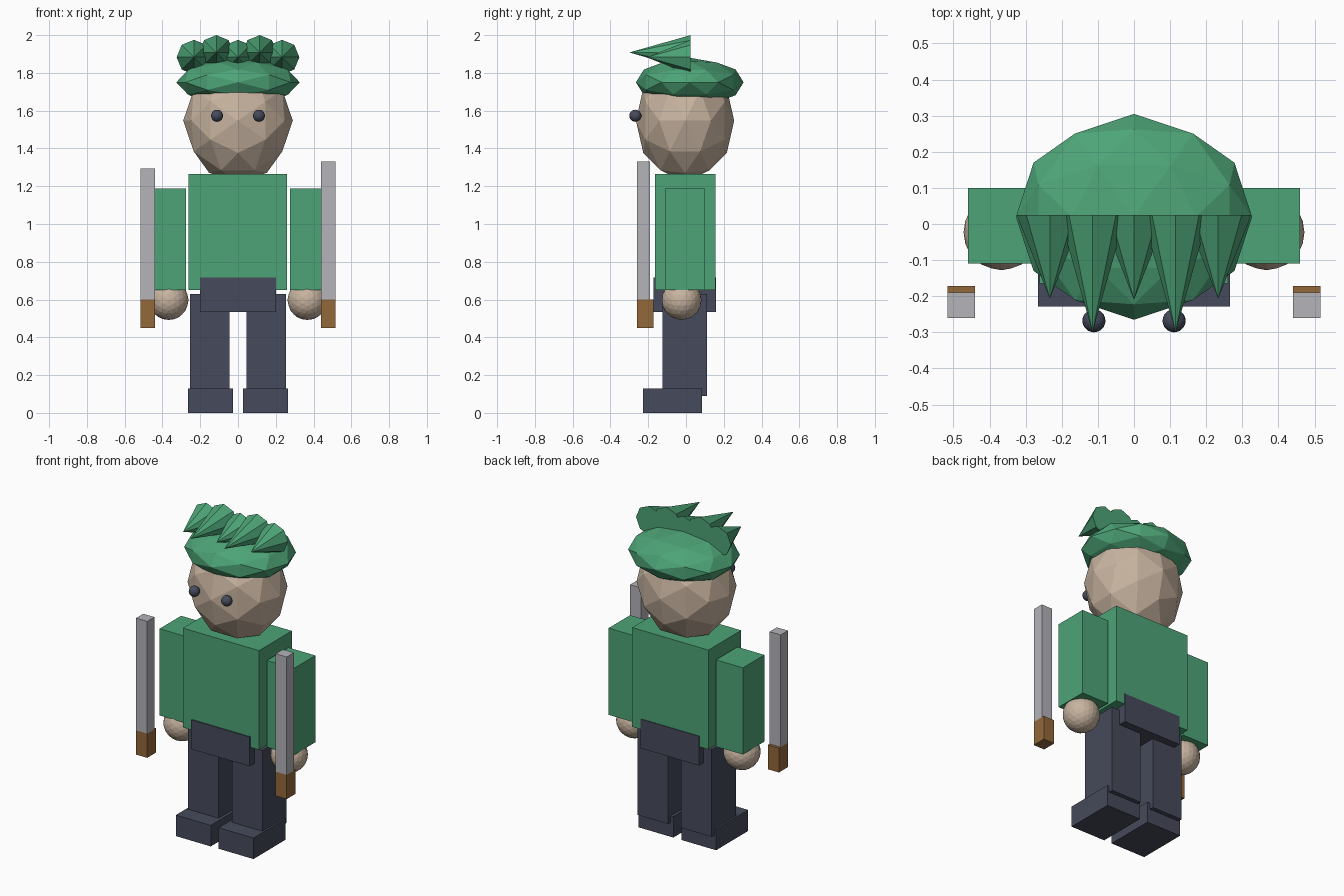
import bpy, bmesh, math
from mathutils import Matrix, Vector

cube = bpy.data.objects.get("Cube")
if cube:
    bpy.data.objects.remove(cube, do_unlink=True)


def material(name, *srgb):
    """Flat material from 0-255 sRGB values."""
    lin = [((c / 255 + 0.055) / 1.055) ** 2.4 for c in srgb] + [1]
    m = bpy.data.materials.new(name)
    m.use_nodes = True
    m.diffuse_color = lin
    m.node_tree.nodes["Principled BSDF"].inputs["Base Color"].default_value = lin
    return m


GREEN = material("green cloth", 77, 164, 119)
SLATE = material("slate trousers", 70, 74, 91)
SKIN = material("skin", 200, 180, 160)
STEEL = material("steel", 180, 180, 186)
WOOD = material("brown handle", 146, 104, 58)


def finish(name, bm, mat):
    mesh = bpy.data.meshes.new(name)
    bm.to_mesh(mesh)
    bm.free()
    mesh.materials.append(mat)
    obj = bpy.data.objects.new(name, mesh)
    bpy.context.collection.objects.link(obj)
    return obj


def box(name, mat, x, y, z):
    """Box from (min, max) ranges on each axis."""
    lo, hi = (Vector(v) for v in zip(x, y, z))
    bm = bmesh.new()
    bmesh.ops.create_cube(bm, size=1, matrix=Matrix.LocRotScale((lo + hi) / 2, None, hi - lo))
    return finish(name, bm, mat)


def ball(name, mat, centre, radii, detail):
    """Faceted ball with an edge, not a corner, at its pole."""
    bm = bmesh.new()
    bmesh.ops.create_icosphere(bm, subdivisions=detail, radius=1)
    turn = Matrix.Rotation(-math.atan(2 / (1 + math.sqrt(5))), 4, 'Y')
    bmesh.ops.transform(bm, verts=bm.verts, matrix=Matrix.LocRotScale(centre, None, radii) @ turn)
    return finish(name, bm, mat)


def spike(name, mat, x, z, tip_y, back_y=0.025, radius=0.092):
    """Cone lying down, with its point to the front."""
    bm = bmesh.new()
    bmesh.ops.create_cone(bm, cap_ends=True, segments=8, radius1=radius, radius2=0, depth=back_y - tip_y)
    bmesh.ops.remove_doubles(bm, verts=bm.verts, dist=0.0001)
    place = Matrix.Translation((x, (tip_y + back_y) / 2, z)) @ Matrix.Rotation(math.pi / 2, 4, 'X')
    bmesh.ops.transform(bm, verts=bm.verts, matrix=place)
    return finish(name, bm, mat)


# Body
box("torso", GREEN, (-0.262, 0.26), (-0.165, 0.155), (0.65, 1.265))
box("hips", SLATE, (-0.2, 0.2), (-0.172, 0.159), (0.535, 0.716))

# Head and hat
ball("head", SKIN, (0, -0.005, 1.547), (0.29, 0.26, 0.325), 2)
ball("hat", GREEN, (0, 0.02, 1.75), (0.327, 0.285, 0.13), 2)
spike("hair_spike_middle", GREEN, 0, 1.883, -0.21)

# Paired parts
for side, s in (("left", 1), ("right", -1)):
    def span(a, b):
        return tuple(sorted((a * s, b * s)))

    box(side + "_arm", GREEN, span(0.275, 0.46), (-0.11, 0.1), (0.65, 1.187))
    ball(side + "_hand", SKIN, (0.367 * s, -0.023, 0.597), (0.105,) * 3, 3)
    box(side + "_leg", SLATE, span(0.045, 0.254), (-0.125, 0.112), (0.09, 0.63))
    box(side + "_foot", SLATE, span(0.027, 0.266), (-0.228, 0.085), (0, 0.13))
    ball(side + "_eye", SLATE, (0.111 * s, -0.268, 1.573), (0.032,) * 3, 3)
    spike(side + "_inner_spike", GREEN, 0.115 * s, 1.908, -0.3)
    spike(side + "_outer_spike", GREEN, 0.233 * s, 1.883, -0.207)
    # Sword
    top = 1.33 if s > 0 else 1.295
    box(side + "_blade", STEEL, span(0.44, 0.516), (-0.26, -0.19), (0.6, top))
    box(side + "_handle", WOOD, span(0.44, 0.516), (-0.26, -0.172), (0.45, 0.6))
